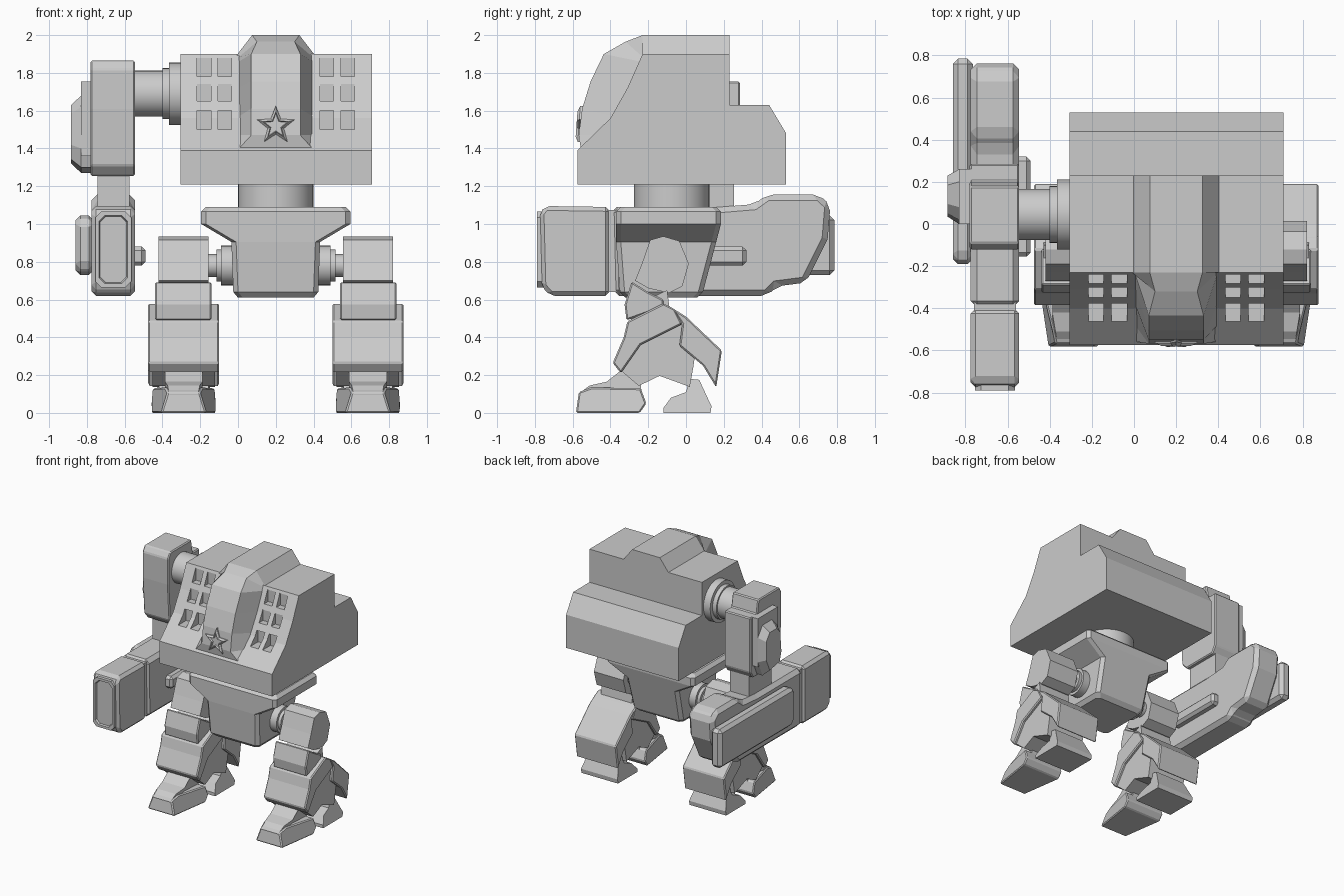
import bpy, bmesh, math

if "Cube" in bpy.data.objects:
    bpy.data.objects.remove(bpy.data.objects["Cube"])

CX = 0.2   # body and legs are symmetric about this x


def loft(name, loops, bevel=0.0, mirror=False, smooth=False):
    """Skin a list of equal-length closed loops and cap both ends (x relative to CX)."""
    bm = bmesh.new()
    rings = [[bm.verts.new(p) for p in loop] for loop in loops]
    n = len(rings[0])
    for a, b in zip(rings, rings[1:]):
        for i in range(n):
            bm.faces.new((a[i], a[(i + 1) % n], b[(i + 1) % n], b[i]))
    bm.faces.new(rings[0])
    bm.faces.new(rings[-1])
    bmesh.ops.recalc_face_normals(bm, faces=bm.faces)
    me = bpy.data.meshes.new(name)
    bm.to_mesh(me)
    bm.free()
    ob = bpy.data.objects.new(name, me)
    ob.location.x = CX
    bpy.context.collection.objects.link(ob)
    if bevel:
        m = ob.modifiers.new("edges", 'BEVEL')
        m.width, m.segments, m.limit_method = bevel, 1, 'ANGLE'
    if mirror:
        ob.modifiers.new("other_side", 'MIRROR')
    if smooth:
        bpy.ops.object.select_all(action='DESELECT')
        ob.select_set(True)
        bpy.context.view_layer.objects.active = ob
        bpy.ops.object.shade_smooth_by_angle(angle=math.radians(35))
    return ob


def profile(name, pts, x0, x1, **kw):
    """Side profile of (y, z) points extruded from world x0 to x1."""
    return loft(name, [[(x - CX, y, z) for y, z in pts] for x in (x0, x1)], **kw)


def tapered(name, pts, cx, **kw):
    """Side profile of (y, z, half width) points around world x = cx."""
    return loft(name, [[(cx - CX + s * w, y, z) for y, z, w in pts] for s in (-1, 1)], **kw)


def rect(y0, y1, z0, z1):
    return [(y0, z0), (y1, z0), (y1, z1), (y0, z1)]


def lathe_x(name, cy, cz, steps, **kw):
    """Stepped cylinder along x from (world x, radius) steps."""
    ang = [math.tau * i / 32 for i in range(32)]
    return loft(name, [[(x - CX, cy + r * math.cos(a), cz + r * math.sin(a)) for a in ang]
                       for x, r in steps], smooth=True, **kw)


# Hull with sloped front and stepped back
hull = profile("hull", [(-.575, 1.21), (-.575, 1.39), (-.4, 1.56), (-.31, 1.72), (-.23, 1.9),
                        (.23, 1.9), (.23, 1.63), (.44, 1.63), (.53, 1.48), (.53, 1.21)], -.305, .71)

# Launcher openings notched into the slope
for cx in (-.18, -.07, .47, .58):
    for y, z0, z1 in ((-.232, 1.78, 1.88), (-.297, 1.65, 1.74), (-.36, 1.5, 1.6)):
        cutter = profile("opening_cutter", rect(-.7, y, z0, z1), cx - .036, cx + .036)
        cutter.hide_render = True
        m = hull.modifiers.new("opening", 'BOOLEAN')
        m.object, m.operation, m.solver = cutter, 'DIFFERENCE', 'EXACT'
        bpy.context.view_layer.objects.active = hull
        bpy.ops.object.modifier_apply(modifier=m.name)
        bpy.data.objects.remove(cutter)

# Roof ridge flowing into the canopy: (front half width, y, z, base half width, y, z)
canopy = [(.125, .23, 2.0, .21, .23, 1.89), (.125, -.23, 2.0, .21, -.23, 1.89),
          (.1, -.32, 1.965, .2, -.225, 1.88), (.13, -.435, 1.9, .195, -.24, 1.86),
          (.13, -.505, 1.755, .195, -.3, 1.72), (.13, -.55, 1.61, .195, -.38, 1.57),
          (.13, -.568, 1.47, .195, -.48, 1.47), (.19, -.558, 1.405, .195, -.54, 1.405)]
loft("canopy_ridge", [[(-b, yb, zb), (-a, y, z), (a, y, z), (b, yb, zb)]
                      for a, y, z, b, yb, zb in canopy])

# Faceted star relief on the canopy
star = []
for i in range(10):
    r, a = (.105, .045)[i % 2], math.pi / 2 + i * math.tau / 10
    star.append((r * math.cos(a), r * math.sin(a)))
loft("star_relief", [[(k * x, y - .07 * (1.52 - 1.52 - k * z) * 1.0, 1.52 + k * z) for x, z in star]
                     for k, y in ((1, -.54), (1, -.567), (.7, -.58), (.6, -.566))])

# Waist
ring = [math.tau * i / 32 for i in range(32)]
loft("waist", [[(.2 * math.cos(a), -.075 + .2 * math.sin(a), z) for a in ring]
               for z in (1.06, 1.23)], smooth=True)

# Pelvis: stacked rectangles with clipped corners (z, half width, front y, back y)
pelvis = []
for z, w, y0, y1 in ((1.09, .37, -.345, .16), (1.065, .395, -.37, .185), (1.0, .395, -.37, .185),
                     (.905, .235, -.37, .16), (.64, .225, -.35, .09), (.61, .2, -.32, .06)):
    c = .025
    pelvis.append([(-w, y0 + c, z), (-w + c, y0, z), (w - c, y0, z), (w, y0 + c, z),
                   (w, y1 - c, z), (w - c, y1, z), (-w + c, y1, z), (-w, y1 - c, z)])
loft("pelvis", pelvis)

# Legs, mirrored to the other side
LX = -.2875
lathe_x("hip_axle", -.1, .78, [(0, .105), (-.05, .105), (-.09, .105), (-.09, .085), (-.115, .085),
                              (-.115, .06), (-.17, .06)], mirror=True)
profile("thigh", [(-.19, .915), (-.12, .935), (-.035, .91), (.015, .79), (-.02, .67), (-.09, .635),
                  (-.2, .66), (-.27, .7), (-.23, .8)], -.42, -.155, mirror=True)
profile("knee", [(-.288, .695), (-.2, .64), (-.12, .6), (-.12, .56), (-.315, .49), (-.325, .573)],
        -.44, -.14, bevel=.008, mirror=True)
profile("knee_core", [(-.29, .56), (-.1, .65), (-.08, .5), (-.29, .42)], -.43, -.15, mirror=True)
profile("shin_core", [(-.28, .46), (-.08, .54), (.06, .4), (.04, .25), (.02, .138), (-.14, .196),
                      (-.25, .143), (-.34, .22)], LX - .165, LX + .165, mirror=True)
profile("shin_guard", [(-.31, .485), (-.12, .58), (-.06, .55), (-.02, .47), (-.24, .36), (-.345, .21),
                       (-.388, .265), (-.33, .4)], LX - .188, LX + .188, bevel=.008, mirror=True)
profile("calf_fin", [(-.08, .56), (.0, .51), (.19, .33), (.16, .135), (.09, .25), (-.035, .355),
                     (-.02, .47)], LX - .188, LX + .188, bevel=.008, mirror=True)
tapered("front_foot", [(-.583, 0, .12), (-.567, .11, .085), (-.5, .135, .1), (-.24, .13, .165),
                       (-.21, .05, .17), (-.245, 0, .17)], LX, bevel=.008, mirror=True)
tapered("instep", [(-.57, .1, .075), (-.51, .145, .085), (-.42, .165, .1), (-.35, .22, .1),
                   (-.25, .25, .08), (-.23, .06, .11), (-.55, .03, .1)], LX, mirror=True)
tapered("rear_foot", [(-.12, 0, .165), (-.12, .025, .165), (-.08, .08, .14), (0, .11, .13),
                      (.02, .18, .13), (.07, .175, .13), (.135, .035, .165), (.13, 0, .165)],
        LX, mirror=True)

# Shoulder joint
lathe_x("shoulder", .045, 1.69, [(-.28, .165), (-.365, .165), (-.365, .135), (-.4, .135),
                                 (-.4, .122), (-.56, .122)])

# Upper arm with outer armour plate
profile("upper_arm", [(-.12, 1.82), (-.09, 1.865), (.18, 1.865), (.2, 1.755), (.285, 1.755),
                      (.285, 1.31), (.25, 1.255), (-.05, 1.255), (-.1, 1.31), (-.12, 1.61)],
        -.78, -.545, bevel=.008)
profile("arm_backing_plate", rect(.0, .26, 1.36, 1.755), -.83, -.77)
plate = [(.03, 1.3), (.0, 1.4), (.02, 1.62), (.08, 1.68), (.2, 1.68), (.26, 1.6), (.26, 1.4), (.2, 1.27)]
loft("arm_armour", [[(x - CX, .14 + (y - .14) * k, 1.475 + (z - 1.475) * k) for y, z in plate]
                    for x, k in ((-.77, 1), (-.83, 1), (-.885, .75))])
profile("elbow", rect(-.04, .255, 1.05, 1.3), -.745, -.575)

# Forearm cannon
X0, X1 = -.775, -.545
profile("cannon_front", [(-.775, 1.06), (-.745, 1.095), (-.402, 1.09), (-.402, .62), (-.72, .62),
                         (-.765, .67)], X0, X1, bevel=.03)
profile("cannon_body", [(-.396, 1.09), (.18, 1.09), (.36, 1.105), (.43, 1.155), (.705, 1.155),
                        (.765, 1.1), (.75, .92), (.635, .69), (.48, .67), (.43, .62), (-.385, .62)],
        X0, X1, bevel=.03)
profile("cannon_core", rect(-.5, -.3, .64, 1.075), X0 + .015, X1 - .015)

# Muzzle rim with recessed face
muzzle = []
for y, w, h in ((-.74, .095, .2), (-.79, .095, .2), (-.79, .075, .18), (-.775, .07, .175)):
    c = .03
    muzzle.append([((X0 + X1) / 2 - CX + x, y, .865 + z) for x, z in
                   ((-w, c - h), (c - w, -h), (w - c, -h), (w, c - h),
                    (w, h - c), (w - c, h), (c - w, h), (-w, h - c))])
loft("muzzle", muzzle)

# Side pod and inner rail of the cannon
profile("cannon_side_pod", [(-.19, .78), (-.19, 1.01), (-.15, 1.045), (.785, 1.045), (.785, .73),
                            (-.14, .73)], -.86, -.765, bevel=.025)
profile("cannon_inner_rail", rect(-.155, .32, .78, .88), -.57, -.49, bevel=.02)
